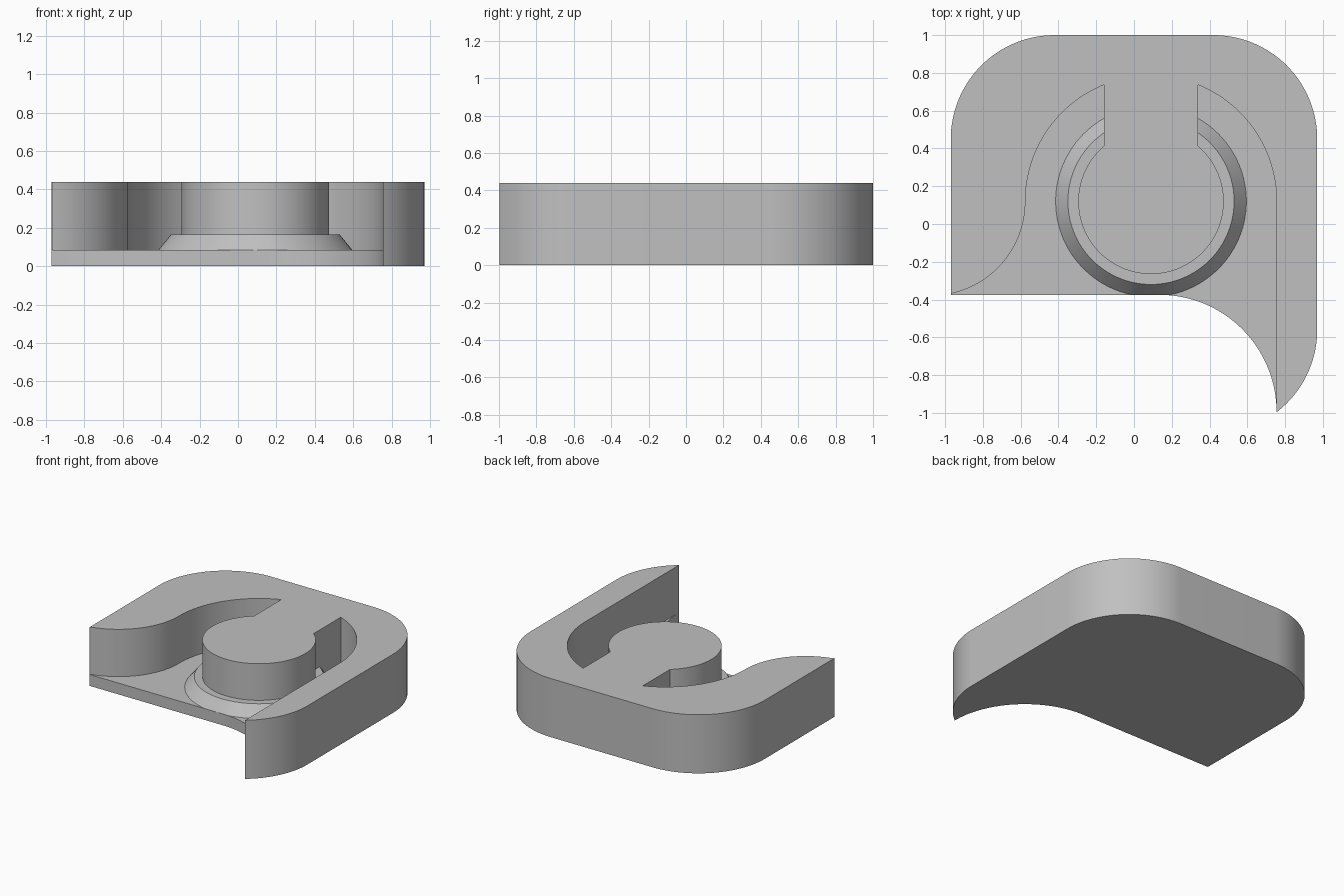
import bpy
import bmesh
from math import sin, cos, radians, degrees, acos

cube = bpy.data.objects.get("Cube")
if cube:
    bpy.data.objects.remove(cube)

WIDTH, FLOOR, HEIGHT = 0.97, 0.085, 0.44
CORNER = 0.55                      # rounded corner radius
CX, CY = 0.09, 0.12                # post centre
POST, POCKET = 0.385, 0.665        # post and pocket radii
NECK = 0.2475                      # half width of the bridge to the post
FRONT = -0.375                     # front edge of the floor plate

grey = bpy.data.materials.new("plain grey")
grey.use_nodes = True
colour = (0.53, 0.53, 0.53, 1)
grey.diffuse_color = colour
grey.node_tree.nodes["Principled BSDF"].inputs["Base Color"].default_value = colour


def arc(x, y, r, start, end, steps=32):
    """Points along a circular arc, angles in degrees."""
    angles = [radians(start + (end - start) * i / steps) for i in range(steps + 1)]
    return [(x + r * cos(a), y + r * sin(a)) for a in angles]


def strip(bm, path, low, high):
    """Vertical wall along a path."""
    for (ax, ay), (bx, by) in zip(path, path[1:]):
        bm.faces.new([bm.verts.new(p) for p in
                      ((ax, ay, low), (bx, by, low), (bx, by, high), (ax, ay, high))])


def cap(bm, outline, z):
    bm.faces.new([bm.verts.new((x, y, z)) for x, y in outline])


def finish(bm, name):
    bmesh.ops.remove_doubles(bm, verts=bm.verts, dist=0.0005)
    bmesh.ops.recalc_face_normals(bm, faces=bm.faces)
    mesh = bpy.data.meshes.new(name)
    bm.to_mesh(mesh)
    bm.free()
    mesh.materials.append(grey)
    obj = bpy.data.objects.new(name, mesh)
    bpy.context.collection.objects.link(obj)
    bpy.ops.object.select_all(action="DESELECT")
    obj.select_set(True)
    bpy.context.view_layer.objects.active = obj
    bpy.ops.object.shade_smooth_by_angle(angle=radians(25))


# Outer edge, from the front left point around the back to the tip
inner = WIDTH - CORNER
tip_x = CX + POCKET
tip_angle = -degrees(acos((tip_x - inner) / CORNER))
left_point = (-WIDTH, FRONT)
outer = [left_point]
outer += arc(-inner, 1 - CORNER, CORNER, 180, 90)
outer += arc(inner, 1 - CORNER, CORNER, 90, 0)
outer += arc(inner, -0.56, CORNER, 0, tip_angle)
tip = outer[-1]

# Pocket edge, from the tip around the post and back to the left point
pocket_angle = degrees(acos(NECK / POCKET))
post_angle = degrees(acos(NECK / POST))
pocket = [tip]
pocket += arc(CX, CY, POCKET, 0, pocket_angle)
pocket += arc(CX, CY, POST, post_angle, -180 - post_angle, 96)
pocket += arc(CX, CY, POCKET, 180 - pocket_angle, 180)
pocket += arc(CX - POCKET - 0.5, CY, 0.5, 0, -77)
pocket.append(left_point)

# Front edge of the floor, with the concave sweep to the tip
sweep = tip[0] - 0.135
front = [left_point] + arc(0.135, tip[1], FRONT - tip[1], 90, 0)[:-1]
front = [(x if i == 0 else 0.135 + (x - 0.135) * sweep / (FRONT - tip[1]), y)
         for i, (x, y) in enumerate(front)] + [tip]

# Body: floor plate, surrounding wall, bridge and post
bm = bmesh.new()
strip(bm, outer, 0, FLOOR)
strip(bm, outer, FLOOR, HEIGHT)
strip(bm, pocket, FLOOR, HEIGHT)
strip(bm, front, 0, FLOOR)
cap(bm, outer[:-1] + front[:0:-1], 0)
cap(bm, outer[:-1] + pocket[:-1], HEIGHT)
cap(bm, pocket[:-1] + front[:-1], FLOOR)
finish(bm, "body")

# Bevelled collar around the foot of the post, trimmed at the front edge
bm = bmesh.new()
rings = []
for radius, z in ((0.505, 0.05), (0.505, FLOOR), (0.44, 0.165)):
    rings.append([bm.verts.new((x, max(y, FRONT), z))
                  for x, y in arc(CX, CY, radius, 0, 360, 96)[:-1]])
for low, high in zip(rings, rings[1:]):
    for i in range(len(low)):
        bm.faces.new((low[i - 1], low[i], high[i], high[i - 1]))
bm.faces.new(rings[0])
bm.faces.new(rings[-1])
finish(bm, "collar")
